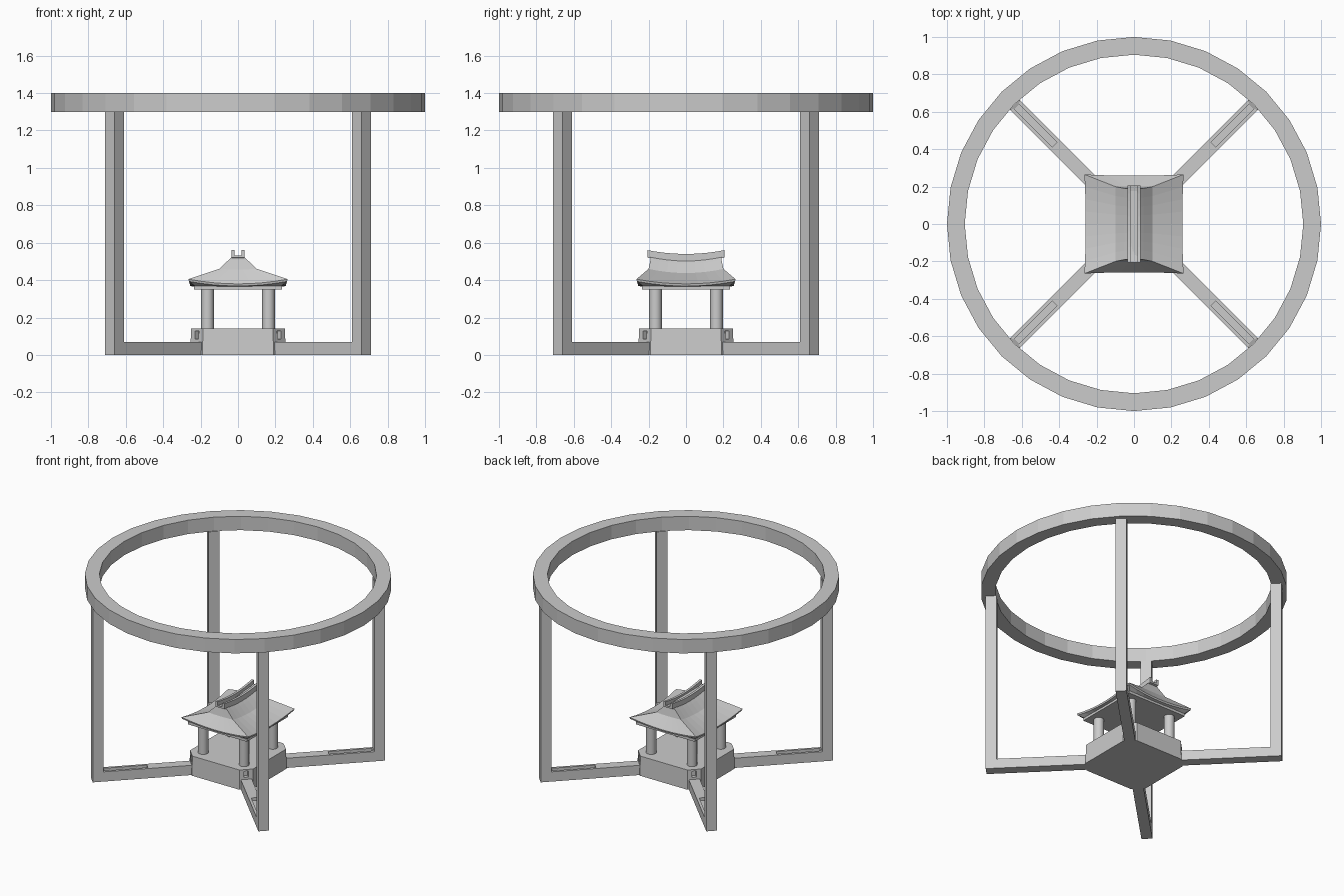
import bpy, bmesh, math
from mathutils import Matrix, Vector

if "Cube" in bpy.data.objects:
    bpy.data.objects.remove(bpy.data.objects["Cube"])


def make(name, verts, faces):
    me = bpy.data.meshes.new(name)
    bm = bmesh.new()
    vs = [bm.verts.new(v) for v in verts]
    for f in faces:
        bm.faces.new([vs[i] for i in f])
    bmesh.ops.recalc_face_normals(bm, faces=bm.faces)
    bm.to_mesh(me)
    bm.free()
    ob = bpy.data.objects.new(name, me)
    bpy.context.collection.objects.link(ob)
    return ob


def loft(name, rings, closed=False):
    """Skin equal-sized closed loops; cap the ends unless closed."""
    n, m = len(rings[0]), len(rings)
    verts = [p for r in rings for p in r]
    faces = []
    for k in range(m if closed else m - 1):
        a, b = k * n, ((k + 1) % m) * n
        faces += [(a + i, a + (i + 1) % n, b + (i + 1) % n, b + i) for i in range(n)]
    if not closed:
        faces += [tuple(range(n)), tuple(range((m - 1) * n, m * n))]
    return make(name, verts, faces)


def box(name, lo, hi, angle=0):
    (x0, y0, z0), (x1, y1, z1) = lo, hi
    pts = [[(x0, y0, z), (x1, y0, z), (x1, y1, z), (x0, y1, z)] for z in (z0, z1)]
    ob = loft(name, pts)
    ob.data.transform(Matrix.Rotation(angle, 4, 'Z'))
    return ob


def cut(ob, cutter):
    cutter.hide_render = True
    cutter.hide_viewport = False
    cutter.display_type = 'WIRE'
    mod = ob.modifiers.new("cut", 'BOOLEAN')
    mod.operation = 'DIFFERENCE'
    mod.solver = 'EXACT'
    mod.object = cutter


def circle(r, z, n):
    return [(r * math.cos(2 * math.pi * i / n), r * math.sin(2 * math.pi * i / n), z)
            for i in range(n)]


# Top ring
loft("top_ring", [circle(1, 1.3, 32), circle(1, 1.4, 32),
                  circle(0.905, 1.4, 32), circle(0.905, 1.3, 32)], closed=True)

# Pavilion base: square with chamfered corners
a, b = 0.19, 0.255
octagon = [(a, -b), (b, -a), (b, a), (a, b), (-a, b), (-b, a), (-b, -a), (-a, -b)]
base = loft("pavilion_base", [[(x * s, y * s, z) for x, y in octagon]
                              for z, s in ((0, 1), (0.14, 0.985))])

# Four legs: post, grooved floor arm, column, corner notch in the base
for i in range(4):
    ang = math.pi / 4 + i * math.pi / 2
    box(f"post_{i}", (0.897, -0.036, 0), (0.969, 0.036, 1.3), ang)
    arm = box(f"floor_arm_{i}", (0.30, -0.036, 0), (0.897, 0.036, 0.07), ang)
    cut(arm, box(f"groove_cutter_{i}", (0.60, -0.018, 0.05), (0.89, 0.018, 0.1), ang))
    cut(base, box(f"notch_cutter_{i}", (0.285, -0.014, 0.085), (0.35, 0.014, 0.128), ang))
    cx = 0.163 * math.sqrt(2) * math.cos(ang)
    cy = 0.163 * math.sqrt(2) * math.sin(ang)
    col = loft(f"column_{i}", [[(x + cx, y + cy, z) for x, y, z in circle(0.034, z, 16)]
                               for z in (0.138, 0.355)])
    bpy.context.view_layer.objects.active = col
    bpy.ops.object.select_all(action='DESELECT')
    col.select_set(True)
    bpy.ops.object.shade_smooth_by_angle()

# Beam slab on the columns
box("beam_slab", (-0.235, -0.235, 0.35), (0.235, 0.235, 0.368))


# Concave hip roof with sagging eaves
def roof_ring(hx, hy, z, sag, bow, n=8):
    pts = []
    sides = [((-1, -1), (1, -1)), ((1, -1), (1, 1)), ((1, 1), (-1, 1)), ((-1, 1), (-1, -1))]
    for k, (p, q) in enumerate(sides):
        for j in range(n):
            f = j / n
            t = 2 * f - 1
            d = 1 - t * t
            x = (p[0] + (q[0] - p[0]) * f) * hx
            y = (p[1] + (q[1] - p[1]) * f) * hy
            if k % 2:
                x -= p[0] * bow * d
                drop = sag
            else:
                y -= p[1] * bow * d
                drop = sag * (hx / 0.265) ** 2
            pts.append((x, y, z - drop * d))
    return pts


loft("roof", [roof_ring(0.225, 0.225, 0.364, 0, 0),
              roof_ring(0.262, 0.262, 0.393, 0.025, 0.007),
              roof_ring(0.265, 0.265, 0.405, 0.025, 0.007),
              roof_ring(0.10, 0.20, 0.46, 0.022, 0),
              roof_ring(0.05, 0.19, 0.508, 0.02, 0),
              roof_ring(0.03, 0.188, 0.527, 0.02, 0)])

# Grooved ridge beam, curving up at its ends
section = [(-0.035, 0.520), (0.035, 0.520), (0.035, 0.560), (0.018, 0.560),
           (0.018, 0.532), (-0.018, 0.532), (-0.018, 0.560), (-0.035, 0.560)]
loft("roof_ridge", [[(x, 0.205 * t, z - 0.02 * (1 - t * t)) for x, z in section]
                    for t in [j / 5 - 1 for j in range(11)]])
